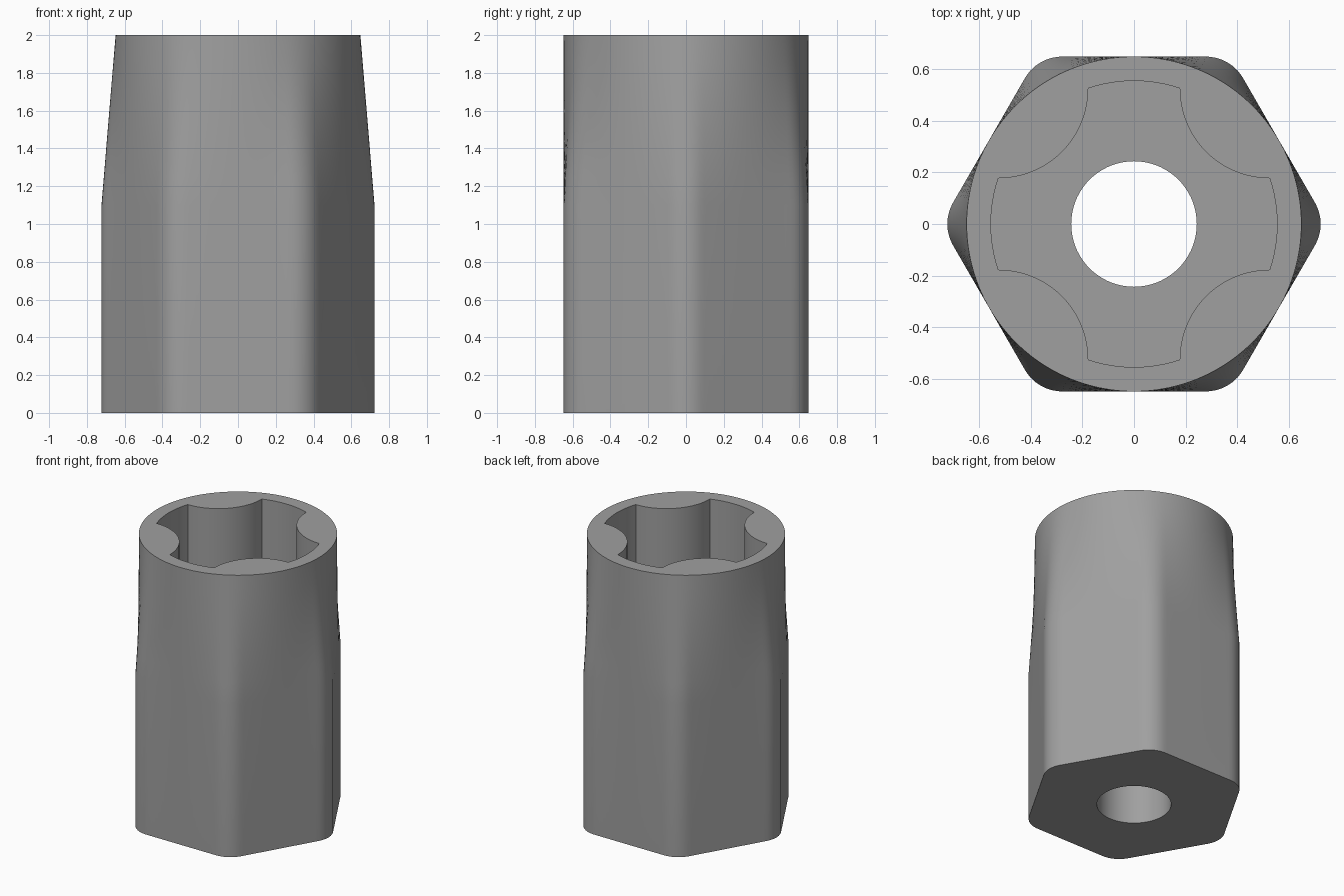
import bpy, bmesh, math
from math import cos, sin, radians, pi

if "Cube" in bpy.data.objects:
    bpy.data.objects.remove(bpy.data.objects["Cube"])

APOTHEM, CORNER_R, HEIGHT, SHOULDER = 0.648, 0.165, 2.0, 1.1
POCKET_FLOOR, HOLE_R = 1.1, 0.243

grey = bpy.data.materials.new("steel grey")
grey.diffuse_color = (0.35, 0.35, 0.35, 1)
grey.use_nodes = True
grey.node_tree.nodes["Principled BSDF"].inputs["Base Color"].default_value = grey.diffuse_color


def loft(name, rings):
    """Closed solid through rings of equal point count."""
    bm = bmesh.new()
    loops = [[bm.verts.new(p) for p in ring] for ring in rings]
    n = len(loops[0])
    for low, high in zip(loops, loops[1:]):
        for i in range(n):
            j = (i + 1) % n
            bm.faces.new((low[i], low[j], high[j], high[i]))
    bm.faces.new(loops[0][::-1])
    bm.faces.new(loops[-1])
    mesh = bpy.data.meshes.new(name)
    bm.to_mesh(mesh)
    bm.free()
    mesh.materials.append(grey)
    obj = bpy.data.objects.new(name, mesh)
    bpy.context.collection.objects.link(obj)
    return obj


def prism(name, outline, z0, z1):
    return loft(name, [[(x, y, z) for x, y in outline] for z in (z0, z1)])


def hex_radius(a):
    """Distance to a rounded hexagon with corners on the x axis."""
    a = (a + pi / 6) % (pi / 3) - pi / 6
    centre = (APOTHEM - CORNER_R) / cos(pi / 6)
    tangent = math.atan2(CORNER_R / 2, centre + CORNER_R * cos(pi / 6))
    if abs(a) < tangent:
        return centre * cos(a) + math.sqrt(CORNER_R**2 - (centre * sin(a))**2)
    return APOTHEM / cos(pi / 6 - abs(a))


# Hexagonal body that blends into a round top
angles = [2 * pi * i / 180 for i in range(180)]
heights = [(0, 0)] + [(SHOULDER + (HEIGHT - SHOULDER) * k / 6, k / 6) for k in range(7)]
rings = []
for z, t in heights:
    radii = [hex_radius(a) * (1 - t) + APOTHEM * t for a in angles]
    rings.append([(r * cos(a), r * sin(a), z) for r, a in zip(radii, angles)])
body = loft("socket_body", rings)

# Four-lobed pocket outline: outer arc, then an inward bulge, per quarter
bulge_c, bulge_r = 0.525, 0.348
lobe = math.atan2(bulge_c - bulge_r, bulge_c)
lobe_r = math.hypot(bulge_c - bulge_r, bulge_c)
quarter = [(lobe_r * cos(lobe * k / 6), lobe_r * sin(lobe * k / 6)) for k in range(-6, 6)]
for k in range(24):
    a = radians(270 - 90 * k / 24)
    quarter.append((bulge_c + bulge_r * cos(a), bulge_c + bulge_r * sin(a)))
outline = []
for q in range(4):
    c, s = cos(q * pi / 2), sin(q * pi / 2)
    outline += [(x * c - y * s, x * s + y * c) for x, y in quarter]

# Cutters for the pocket and the through hole
circle = [(HOLE_R * cos(2 * pi * i / 72), HOLE_R * sin(2 * pi * i / 72)) for i in range(72)]
cutters = [prism("pocket_cutter", outline, POCKET_FLOOR, HEIGHT + 0.2),
           prism("hole_cutter", circle, -0.2, HEIGHT + 0.3)]

bpy.context.view_layer.objects.active = body
body.select_set(True)
for cutter in cutters:
    cutter.hide_render = True
    mod = body.modifiers.new(cutter.name, 'BOOLEAN')
    mod.operation = 'DIFFERENCE'
    mod.solver = 'EXACT'
    mod.object = cutter
    bpy.ops.object.modifier_apply(modifier=mod.name)
for cutter in cutters:
    bpy.data.objects.remove(cutter)

bpy.ops.object.shade_smooth_by_angle(angle=radians(30))
